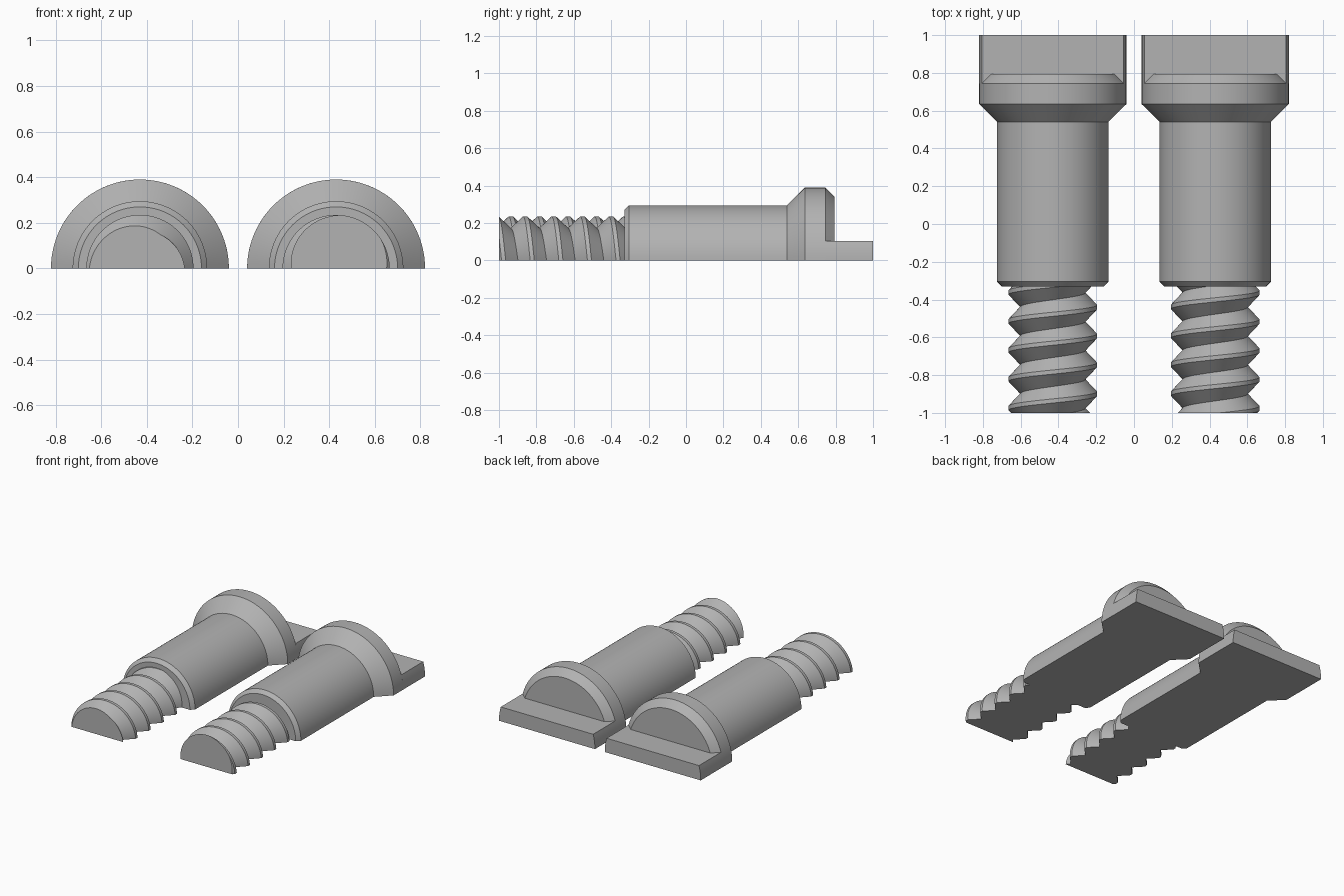
import bpy, bmesh
from math import sin, cos, pi, asin
from mathutils import Vector

cube = bpy.data.objects.get("Cube")
if cube:
    bpy.data.objects.remove(cube, do_unlink=True)

steel = bpy.data.materials.new("steel_grey")
steel.use_nodes = True
GREY = (0.45, 0.45, 0.45, 1)
steel.diffuse_color = GREY
steel.node_tree.nodes["Principled BSDF"].inputs["Base Color"].default_value = GREY

SEG = 48
CENTRE = 0.43
HEAD_R, TAB_Z = 0.39, 0.105
SHAFT_START, HEAD_EDGE = -0.33, 0.745
PITCH, CREST_R, ROOT_R, LAND = 0.153, 0.235, 0.173, 0.011


def arc(r, floor=0.0, n=SEG):
    """Angles of the arc of radius r lying above a floor height."""
    a = asin(floor / r)
    return [a + (pi - 2 * a) * i / n for i in range(n + 1)]


def loft(rows, rise=0.0):
    """Skin closed rings given as (y, radius, angles); rise is the helix lead per turn."""
    bm = bmesh.new()
    rings = [[bm.verts.new((-r * cos(t), y + rise * t / (2 * pi), r * sin(t)))
              for t in angles] for y, r, angles in rows]
    for a, b in zip(rings, rings[1:]):
        for i in range(len(a)):
            j = (i + 1) % len(a)
            bm.faces.new((a[i], a[j], b[j], b[i]))
    return bm, rings


def finish(bm, name, x):
    bmesh.ops.recalc_face_normals(bm, faces=bm.faces)
    mesh = bpy.data.meshes.new(name)
    bm.to_mesh(mesh)
    bm.free()
    mesh.materials.append(steel)
    ob = bpy.data.objects.new(name, mesh)
    ob.location.x = x
    bpy.context.collection.objects.link(ob)
    bpy.ops.object.select_all(action='DESELECT')
    ob.select_set(True)
    bpy.context.view_layer.objects.active = ob
    bpy.ops.object.shade_smooth_by_angle(angle=0.4)


def solid(name, x, rows):
    bm, rings = loft(rows)
    bm.faces.new(rings[0])
    bm.faces.new(rings[-1])
    finish(bm, name, x)


def thread(name, x, crest_y):
    # Each turn is a narrow crest land followed by a V groove
    rows = []
    for k in range(-2, 6):
        y = crest_y + k * PITCH
        rows += [(y - LAND, CREST_R, arc(CREST_R)), (y + LAND, CREST_R, arc(CREST_R)),
                 (y + PITCH / 2, ROOT_R, arc(ROOT_R))]
    bm, _ = loft(rows, PITCH)
    # Trim square at the tip and at the shaft
    for y, side in ((-1, -1), (SHAFT_START, 1)):
        cut = bmesh.ops.bisect_plane(
            bm, geom=bm.verts[:] + bm.edges[:] + bm.faces[:], dist=1e-5,
            plane_co=Vector((0, y, 0)), plane_no=Vector((0, side, 0)), clear_outer=True)
        edges = [e for e in cut["geom_cut"] if isinstance(e, bmesh.types.BMEdge)]
        bmesh.ops.edgeloop_fill(bm, edges=edges)
    finish(bm, name, x)


SHAFT = [(SHAFT_START, 0.27), (-0.305, 0.295), (0.54, 0.295),
         (0.635, HEAD_R), (HEAD_EDGE, HEAD_R)]
BOSS = [(HEAD_EDGE, HEAD_R), (0.795, 0.34)]
edge = asin(TAB_Z / HEAD_R)
side_arc = [edge * i / 6 for i in range(7)]
tab_angles = side_arc + [pi - t for t in reversed(side_arc)]

# Two matching halves of one bolt, the thread half a turn apart
for label, x, crest in (("right", -CENTRE, -0.975), ("left", CENTRE, -0.975 + PITCH / 2)):
    solid(label + "_shaft_and_head", x, [(y, r, arc(r)) for y, r in SHAFT])
    solid(label + "_head_chamfer", x, [(y, r, arc(r, TAB_Z)) for y, r in BOSS])
    solid(label + "_end_tab", x, [(y, HEAD_R, tab_angles) for y in (HEAD_EDGE, 1.0)])
    thread(label + "_thread", x, crest)
